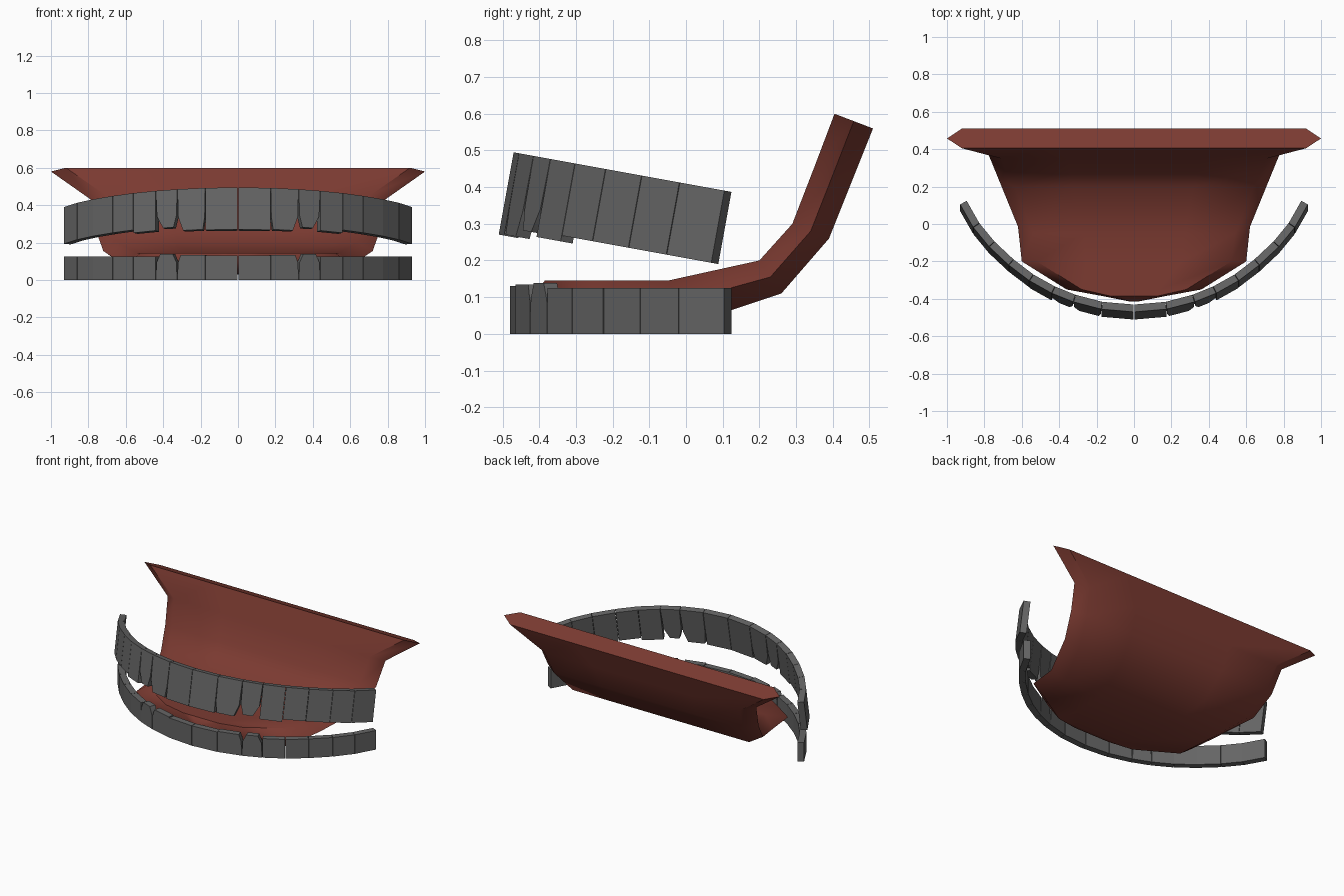
import bpy, bmesh, math
from mathutils import Matrix, Vector

cube = bpy.data.objects.get("Cube")
if cube:
    bpy.data.objects.remove(cube, do_unlink=True)


def material(name, rgb):
    m = bpy.data.materials.new(name)
    m.use_nodes = True
    m.diffuse_color = (*rgb, 1)
    m.node_tree.nodes["Principled BSDF"].inputs["Base Color"].default_value = (*rgb, 1)
    return m


GREY = material("tooth grey", (0.13, 0.13, 0.13))
RED = material("tongue red", (0.2, 0.043, 0.031))


def finish(name, bm, mat, angle):
    bmesh.ops.recalc_face_normals(bm, faces=bm.faces)
    me = bpy.data.meshes.new(name)
    bm.to_mesh(me)
    bm.free()
    me.materials.append(mat)
    ob = bpy.data.objects.new(name, me)
    bpy.context.collection.objects.link(ob)
    bpy.ops.object.select_all(action="DESELECT")
    ob.select_set(True)
    bpy.context.view_layer.objects.active = ob
    bpy.ops.object.shade_smooth_by_angle(angle=math.radians(angle))
    return ob


def loft(bm, rings):
    """Skin a list of closed point rings and cap both ends."""
    loops = [[bm.verts.new(p) for p in ring] for ring in rings]
    n = len(loops[0])
    for a, b in zip(loops, loops[1:]):
        for i in range(n):
            j = (i + 1) % n
            bm.faces.new((a[i], a[j], b[j], b[i]))
    bm.faces.new(loops[0])
    bm.faces.new(loops[-1])


# Outer line of the dental arch, from the middle to the left end
ARCH = [Vector(p) for p in ((0, -.48), (.175, -.465), (.325, -.425), (.44, -.378),
                            (.56, -.31), (.67, -.225), (.775, -.125), (.86, -.02), (.93, .105))]
THICK = 0.04


def inward(i):
    """Unit normal of the arch at point i, pointing into the mouth."""
    if i == 0:
        return Vector((0, 1))
    t = ARCH[min(i + 1, len(ARCH) - 1)] - ARCH[i - 1]
    return Vector((-t.y, t.x)).normalized()


def tooth(name, i, side, height, near, far, direction, matrix):
    """One tooth; near and far narrow its biting edge on either side."""
    a, b = ARCH[i], ARCH[i + 1]
    ia, ib = a + inward(i) * THICK, b + inward(i + 1) * THICK
    gap = 0.008
    rings = []
    for level, taper in ((0, 0), (0.68, 0.15), (1, 1)):
        u, v = gap + near * taper, 1 - gap - far * taper
        ring = (a.lerp(b, u), a.lerp(b, v), ia.lerp(ib, v), ia.lerp(ib, u))
        rings.append([(p.x * side, p.y, direction * height * level) for p in ring])
    bm = bmesh.new()
    loft(bm, rings)
    # Round everything but the flat root
    root = [e for e in bm.edges if all(abs(v.co.z) < 1e-5 for v in e.verts)]
    sharp = [e for e in bm.edges if e not in root
             and e.calc_face_angle(0) > math.radians(40)]
    bmesh.ops.bevel(bm, geom=sharp, offset=0.009, segments=2, profile=0.5, affect="EDGES")
    bm.transform(matrix)
    return finish(name, bm, GREY, 50)


# Height and narrowing of each tooth, from the middle outwards
UPPER = [(.228, 0, 0), (.225, .08, .2), (.205, .17, .33), (.216, 0, 0)] + [(.2, 0, 0)] * 4
LOWER = [(.13, 0, 0), (.135, 0, .12), (.138, .2, .2)] + [(.125, 0, 0)] * 5
tilt = Matrix.Rotation(math.radians(-10.3), 4, "X")
upper_place = Matrix.Translation((0, -.47, .495)) @ tilt @ Matrix.Translation((0, .48, 0))

for side, word in ((1, "left"), (-1, "right")):
    for i in range(8):
        tooth(f"upper_tooth_{word}_{i + 1}", i, side, *UPPER[i], -1, upper_place)
        tooth(f"lower_tooth_{word}_{i + 1}", i, side, *LOWER[i], 1, Matrix())

# Tongue stations: top y, top z, bottom y, bottom z, half width
STATIONS = [
    (-.415, .11, -.415, .08, .02),
    (-.385, .145, -.385, .045, .17),
    (-.35, .145, -.35, .035, .36),
    (-.2, .145, -.2, .03, .6),
    (-.05, .145, .02, .03, .62),
    (.2, .2, .26, .11, .72),
    (.29, .3, .39, .26, .765),
    (.35, .455, .45, .41, .79),
    (.405, .6, .51, .56, 1.0),
]
rings = []
for ty, tz, by, bz, w in STATIONS:
    flat = w - min(.08, w * .25)
    my, mz = (ty + by) / 2, (tz + bz) / 2
    top = [(flat * k, ty, tz) for k in (-1, -.5, 0, .5, 1)]
    bottom = [(flat * k, by, bz) for k in (1, .5, 0, -.5, -1)]
    rings.append(top + [(w, my, mz)] + bottom + [(-w, my, mz)])
bm = bmesh.new()
loft(bm, rings)
finish("tongue", bm, RED, 45)
